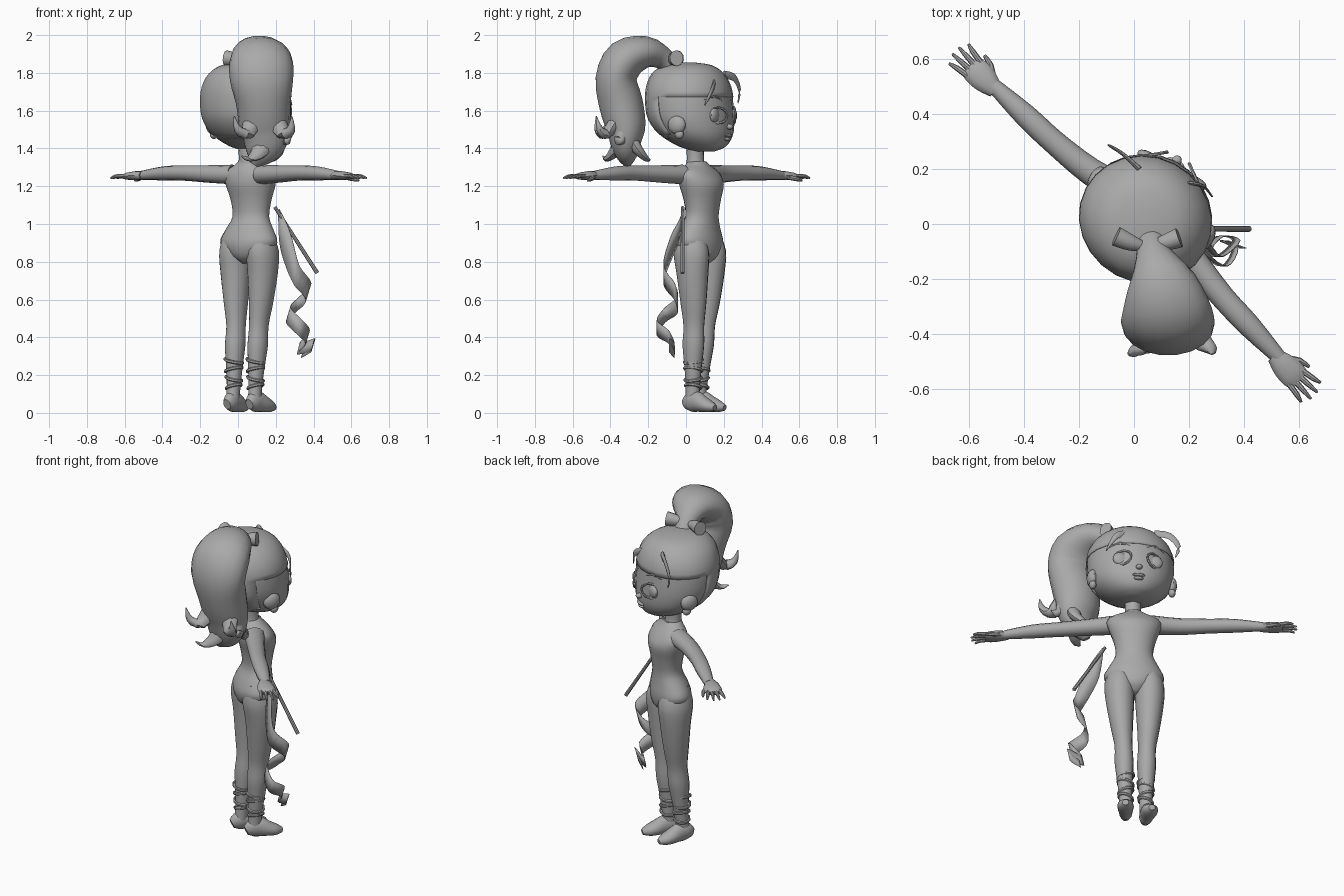
import bpy, bmesh, math
from mathutils import Vector, Matrix

grey = bpy.data.materials.new("plain grey")
grey.diffuse_color = (0.4, 0.4, 0.4, 1)
X, Y, Z = Vector((1, 0, 0)), Vector((0, 1, 0)), Vector((0, 0, 1))
WORLD = Matrix.Identity(4)
BODY = Matrix.Rotation(math.radians(-45), 4, 'Z')          # body faces its own +y
TRUNK = (BODY @ Matrix.Translation((-.01, .1, 0)) @ Matrix.Rotation(math.radians(11), 4, 'Z')
         @ Matrix.Translation((0, -.1, 0)))                 # trunk and legs twist a little
HEAD = BODY @ Matrix.Translation((.018, .042, 0)) @ Matrix.Rotation(math.radians(17), 4, 'Z')


def finish(name, bm, M, angle=40):
    bmesh.ops.recalc_face_normals(bm, faces=bm.faces)
    me = bpy.data.meshes.new(name)
    bm.to_mesh(me)
    bm.free()
    me.transform(M)
    me.materials.append(grey)
    ob = bpy.data.objects.new(name, me)
    bpy.context.collection.objects.link(ob)
    bpy.ops.object.select_all(action='DESELECT')
    ob.select_set(True)
    bpy.context.view_layer.objects.active = ob
    bpy.ops.object.shade_smooth_by_angle(angle=math.radians(angle))
    return ob


def smooth_rows(rows, sub):
    """Catmull-Rom interpolation of equal-length tuples."""
    out = []
    for i in range(len(rows) - 1):
        p = [rows[max(i - 1, 0)], rows[i], rows[i + 1], rows[min(i + 2, len(rows) - 1)]]
        for k in range(sub):
            t = k / sub
            out.append([0.5 * (2 * b + (c - a) * t + (2 * a - 5 * b + 4 * c - d) * t * t
                               + (3 * b - a - 3 * c + d) * t ** 3) for a, b, c, d in zip(*p)])
    return out + [list(rows[-1])]


def tube(name, rows, M=WORLD, side=X, n=16, sub=3, upright=False, keep=None):
    """Loft of ellipses; each row is x, y, z, half-width along side, other half-width."""
    rows = smooth_rows(rows, sub)
    bm = bmesh.new()
    rings = []
    for i, r in enumerate(rows):
        lo, hi = rows[max(i - 1, 0)], rows[min(i + 1, len(rows) - 1)]
        t = Z if upright else (Vector(hi[:3]) - Vector(lo[:3])).normalized()
        s = (side - t * side.dot(t)).normalized()
        o = t.cross(s)
        a, b = max(r[3], 0.002), max(r[4], 0.002)
        rings.append([bm.verts.new(Vector(r[:3]) + s * a * math.cos(q) + o * b * math.sin(q))
                      for q in (math.tau * k / n for k in range(n))])
    for p, q in zip(rings, rings[1:]):
        for k in range(n):
            bm.faces.new((p[k], p[(k + 1) % n], q[(k + 1) % n], q[k]))
    bm.faces.new(rings[0])
    bm.faces.new(rings[-1])
    if keep:
        gone = [f for f in bm.faces if not keep(f.calc_center_median())]
        bmesh.ops.delete(bm, geom=gone, context='FACES')
    return finish(name, bm, M)


def ball(name, loc, radii, M):
    bm = bmesh.new()
    bmesh.ops.create_uvsphere(bm, u_segments=14, v_segments=8, radius=1,
                              matrix=Matrix.Translation(loc) @ Matrix.Diagonal((*radii, 1)))
    return finish(name, bm, M)


# torso, hips and neck
tube("torso", [(0, .095, .79, .03, .05), (0, .092, .83, .10, .095), (0, .088, .90, .168, .108),
               (0, .095, .97, .14, .095), (0, .108, 1.04, .105, .08), (0, .11, 1.13, .118, .09),
               (0, .105, 1.21, .145, .105), (0, .09, 1.27, .15, .085), (0, .08, 1.31, .08, .06),
               (0, .075, 1.33, .05, .05)], TRUNK, n=20, upright=True)
tube("neck", [(0, .075, 1.29, .055, .052), (0, .07, 1.35, .045, .045), (0, .07, 1.44, .05, .05)],
     BODY, upright=True)

for s, tag in ((1, "right"), (-1, "left")):
    # arms and hands
    dy = 0 if s > 0 else -.035
    arm = [(.10, .075, 1.262, .058, .052), (.25, .058, 1.265, .05, .046), (.42, .04, 1.27, .044, .04),
           (.56, .035, 1.268, .042, .037), (.72, .03, 1.257, .027, .024)]
    tube(tag + "_arm", [(s * x, y + dy * min(1, x * 4), z, a, b) for x, y, z, a, b in arm], BODY, Y, 12)
    hy = .022 + dy
    tube(tag + "_hand", [(s * x, hy, z, a, b) for x, z, a, b in
                         ((.70, 1.257, .029, .023), (.75, 1.256, .046, .024),
                          (.80, 1.253, .05, .02), (.83, 1.25, .042, .012))], BODY, Y, 12)
    for i in range(4):
        f = (i - 1.5) / 1.5
        end = .915 - .025 * abs(f)
        tube(f"{tag}_finger_{i + 1}", [(s * .81, hy + f * .034, 1.253, .011, .011),
                                       (s * .86, hy + f * .042, 1.253, .01, .01),
                                       (s * end, hy + f * .05, 1.243, .005, .005)], BODY, Y, 8, 2)
    tube(tag + "_thumb", [(s * .74, hy + .025, 1.25, .012, .012), (s * .78, hy + .052, 1.24, .013, .012),
                          (s * .82, hy + .062, 1.23, .006, .006)], BODY, Z, 8, 2)

    # legs, shoes and ankle bands; the right leg stands slightly ahead
    step = .028 if s > 0 else -.012
    leg = [(.075, .085, .96, .06, .07), (.084, .092, .86, .083, .10), (.083, .095, .74, .079, .088),
           (.075, .09, .58, .062, .072), (.066, .082, .46, .05, .058), (.064, .074, .36, .053, .06),
           (.061, .066, .25, .044, .048), (.058, .058, .14, .036, .039), (.058, .052, .06, .035, .04)]
    tube(tag + "_leg", [(s * x - .014 * (.96 - z), y + step * (.96 - z), z, a, b) for x, y, z, a, b in leg],
         TRUNK, n=14, upright=True)
    fx, fy = s * .058 - .014, step
    shoe = [(0, .0, .045, .022, .028), (0, .03, .056, .036, .05), (.004, .075, .06, .041, .056),
            (.01, .125, .045, .046, .043), (.015, .17, .034, .041, .031), (.018, .205, .027, .018, .016)]
    tube(tag + "_shoe", [(fx + s * x, fy + y, z, a, b) for x, y, z, a, b in shoe], TRUNK, n=14)
    for k, z in enumerate((.14, .18, .23, .275)):
        r = .041 + .045 * (z - .14)
        ring = [(fx + .002 + r * math.cos(q), fy * .85 + .06 + r * 1.1 * math.sin(q),
                 z + .012 * (-1) ** k * math.cos(q), .009, .006)
                for q in (math.tau * j / 12 for j in range(13))]
        tube(f"{tag}_ankle_band_{k + 1}", ring, TRUNK, Z, 6, 1)

# head and the hair shell over its top and back
skull = [(0, .10, 1.385, .04, .05), (0, .08, 1.41, .12, .125), (0, .045, 1.47, .198, .19),
         (0, .016, 1.55, .236, .222), (0, .004, 1.64, .243, .226), (0, 0, 1.72, .232, .218),
         (0, -.005, 1.79, .19, .187), (0, -.005, 1.835, .122, .125), (0, -.005, 1.85, .03, .03)]
tube("head", skull, HEAD, n=24, upright=True)
cap = tube("hair_cap", [(x, y - .003, z + .005, a + .005, b + .005) for x, y, z, a, b in skull], HEAD,
           n=24, upright=True, keep=lambda c: c.z > 1.45 and (c.y < -.03 or c.z > 1.68))
cap.modifiers.new("thickness", 'SOLIDIFY').thickness = .004

# face
for s, tag in ((1, "right"), (-1, "left")):
    ball(tag + "_eye", (s * .098, .205, 1.575), (.044, .02, .04), HEAD)
    lid = [(s * .098 + .052 * math.cos(q), .213 - .04 * s * math.cos(q), 1.575 + .045 * math.sin(q), .006, .007)
           for q in (math.tau * j / 14 for j in range(15))]
    tube(tag + "_eyelid", lid, HEAD, Y, 6, 1)
    tube(tag + "_brow", [(s * .05, .222, 1.655, .004, .004), (s * .1, .205, 1.675, .006, .007),
                         (s * .155, .172, 1.658, .003, .003)], HEAD, Y, 6)
    ball(tag + "_ear", (s * .225, .045, 1.525), (.03, .052, .05), HEAD)
    ball(tag + "_ear_lobe", (s * .225, .06, 1.475), (.02, .025, .025), HEAD)
ball("nose", (0, .242, 1.515), (.018, .02, .015), HEAD)
ball("upper_lip", (0, .232, 1.468), (.036, .016, .009), HEAD)
ball("lower_lip", (0, .227, 1.45), (.028, .016, .01), HEAD)

# loose locks at the edge of the forehead
tube("left_lock", [(.02, .20, 1.79, .022, .01), (-.04, .255, 1.775, .02, .007),
                   (-.085, .283, 1.71, .014, .005), (-.07, .275, 1.64, .003, .003)], side=Z, n=8)
tube("right_lock", [(.19, .15, 1.75, .02, .008), (.25, .14, 1.715, .016, .006),
                    (.285, .10, 1.63, .003, .003)], side=Z, n=8)

# ponytail with curled tips
tube("ponytail", [(.06, -.05, 1.80, .05, .05), (.075, -.12, 1.875, .07, .06), (.10, -.21, 1.91, .125, .085),
                  (.12, -.32, 1.872, .165, .11), (.125, -.37, 1.77, .168, .11),
                  (.135, -.345, 1.64, .145, .118), (.14, -.32, 1.52, .135, .108),
                  (.14, -.32, 1.44, .12, .085), (.115, -.315, 1.37, .085, .06),
                  (.085, -.31, 1.315, .025, .02)], n=18)
curls = [[(.20, -.36, 1.56, .05, .04), (.24, -.42, 1.48, .04, .03), (.28, -.455, 1.50, .024, .02),
          (.285, -.475, 1.57, .003, .003)],
         [(.08, -.36, 1.56, .05, .04), (.05, -.43, 1.48, .04, .03), (.0, -.465, 1.50, .022, .02),
          (-.02, -.475, 1.57, .003, .003)],
         [(.14, -.33, 1.45, .07, .05), (.11, -.38, 1.38, .045, .03), (.06, -.42, 1.345, .02, .015),
          (.02, -.44, 1.36, .003, .003)],
         [(.17, -.31, 1.48, .06, .04), (.21, -.26, 1.40, .04, .03), (.18, -.21, 1.345, .02, .015),
          (.14, -.19, 1.34, .003, .003)],
         [(.22, -.33, 1.52, .04, .04), (.25, -.35, 1.44, .03, .03), (.28, -.38, 1.46, .003, .003)]]
for i, rows in enumerate(curls):
    tube(f"ponytail_curl_{i + 1}", rows, n=10)

# bow on the ponytail
ball("bow_knot", (.05, -.085, 1.865), (.028, .028, .03), WORLD)
for tag, ex, ey in (("left", -.065, -.045), ("right", .165, -.05)):
    mx = (ex + .05) / 2
    tube(f"bow_{tag}_loop", [(.05, -.085, 1.865, .012, .012), (mx, -.07, 1.872, .032, .03),
                             (ex, ey, 1.878, .042, .038)], side=Z, n=10)

# wand and its trailing ribbon
tube("wand", [(.195, -.018, 1.09, .009, .009), (.42, -.018, .74, .011, .011)], side=Y, n=8, sub=1)
path = [(.215, -.012, 1.07, .01), (.235, -.04, .96, .055), (.265, -.085, .86, .065), (.31, -.12, .73, .05),
        (.375, -.06, .64, .045), (.31, -.045, .57, .045), (.265, -.11, .52, .04), (.33, -.155, .45, .04),
        (.37, -.09, .40, .035), (.32, -.06, .34, .03), (.40, -.09, .36, .035), (.34, -.06, .31, .02)]
bm = bmesh.new()
edge = [[bm.verts.new((x + k * .3 * w, y, z + k * w)) for k in (-1, 1)]
        for x, y, z, w in smooth_rows(path, 4)]
for a, b in zip(edge, edge[1:]):
    bm.faces.new((a[0], a[1], b[1], b[0]))
ribbon = finish("ribbon", bm, WORLD)
ribbon.modifiers.new("thickness", 'SOLIDIFY').thickness = .003
